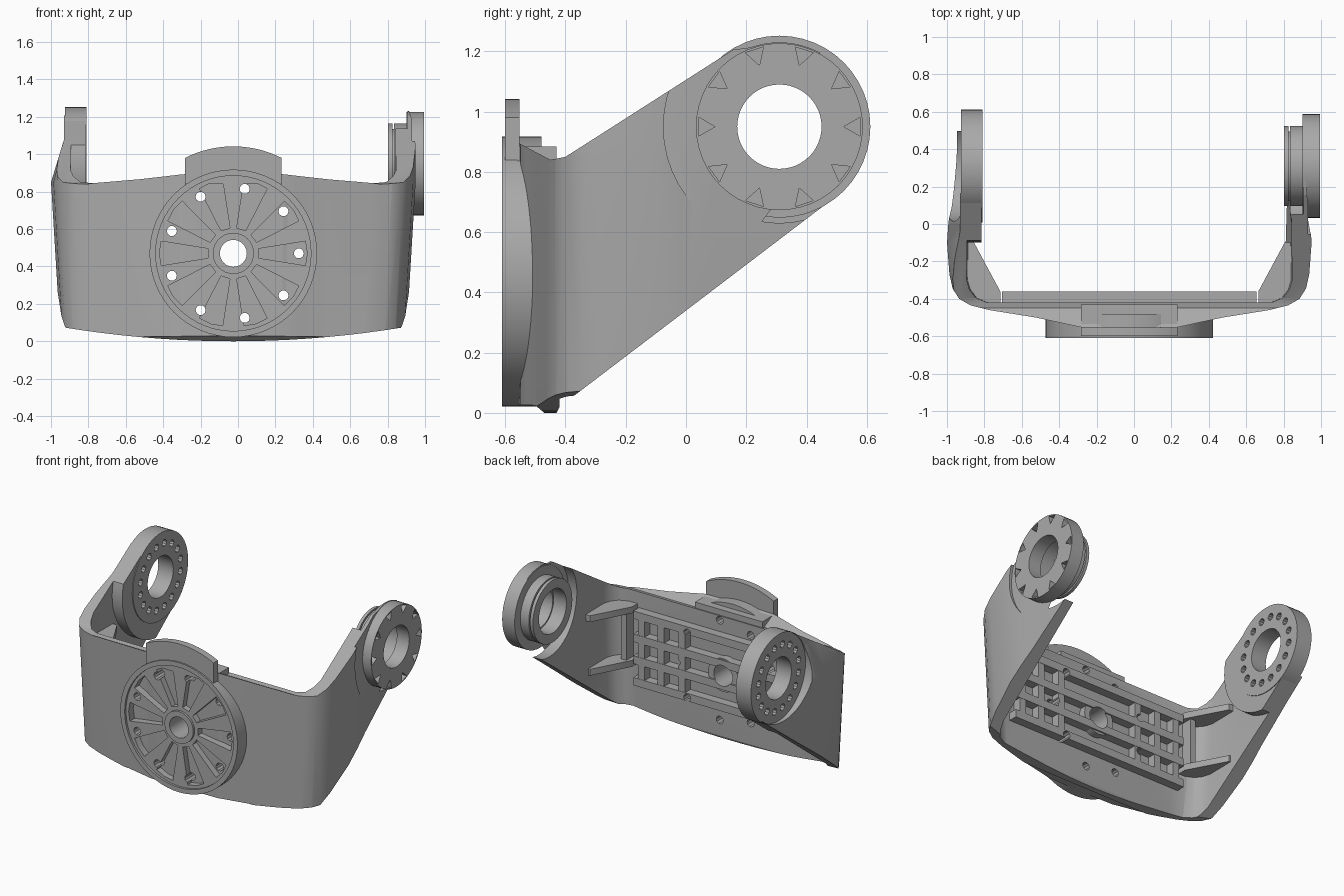
import bpy, bmesh, math
from math import sin, cos, radians, pi

if "Cube" in bpy.data.objects:
    bpy.data.objects.remove(bpy.data.objects["Cube"])

GREY = (0.40, 0.40, 0.40, 1)
mat = bpy.data.materials.new("cast grey metal")
mat.use_nodes = True
mat.diffuse_color = GREY
mat.node_tree.nodes["Principled BSDF"].inputs["Base Color"].default_value = GREY

CX = -0.025            # symmetry plane of the yoke
HUB = (0.31, 0.95)     # pivot axis (y, z)
DISC = (CX, 0.47)      # front mount axis (x, z)


def circle(c, r, n=40, start=0, sweep=360):
    steps = n if sweep == 360 else n + 1
    return [(c[0] + r * cos(radians(start + sweep * i / n)),
             c[1] + r * sin(radians(start + sweep * i / n))) for i in range(steps)]


def prism(name, pts, axis, lo, hi):
    """Extrude a flat outline along an axis."""
    def place(p, t):
        return {"x": (t, *p), "y": (p[0], t, p[1]), "z": (*p, t)}[axis]
    bm = bmesh.new()
    a, b = ([bm.verts.new(place(p, t)) for p in pts] for t in (lo, hi))
    bm.faces.new(a)
    bm.faces.new(b[::-1])
    for i in range(len(pts)):
        j = (i + 1) % len(pts)
        bm.faces.new((a[i], b[i], b[j], a[j]))
    bmesh.ops.recalc_face_normals(bm, faces=bm.faces[:])
    mesh = bpy.data.meshes.new(name)
    bm.to_mesh(mesh)
    bm.free()
    mesh.materials.append(mat)
    ob = bpy.data.objects.new(name, mesh)
    bpy.context.collection.objects.link(ob)
    return ob


def box(name, x, y, z):
    return prism(name, [(x[0], y[0]), (x[1], y[0]), (x[1], y[1]), (x[0], y[1])], "z", *z)


def boolean(ob, tools, op="DIFFERENCE"):
    """Apply tools to a part and remove them."""
    bpy.context.view_layer.objects.active = ob
    for t in tools:
        m = ob.modifiers.new("cut", "BOOLEAN")
        m.operation, m.object, m.solver = op, t, "EXACT"
        bpy.ops.object.modifier_apply(modifier=m.name)
        bpy.data.objects.remove(t)
    return ob


def side_profile(lo, hi):
    pts = [(-0.62, 0.03), (-0.50, 0.025), (-0.47, 0.0), (-0.43, 0.0), (-0.42, 0.02)]
    pts += circle(HUB, 0.298, 2, -53, 1) + circle(HUB, 0.28, 30, -40, 150)
    pts += circle(HUB, 0.298, 2, 121, 1) + [(-0.40, 0.85), (-0.45, 0.84), (-0.62, 0.93)]
    return prism("profile", pts, "x", lo, hi)


def pivot_cylinder(r=0.14, lo=-1.2, hi=1.2):
    return prism("bore", circle(HUB, r, 48), "x", lo, hi)


def mount_holes():
    tools = [prism("hole", circle(DISC, 0.072, 24), "y", -0.8, -0.2)]
    for i in range(9):
        a = radians(40 * i)
        c = (DISC[0] + 0.35 * cos(a), DISC[1] + 0.35 * sin(a))
        tools.append(prism("hole", circle(c, 0.027, 10), "y", -0.8, -0.2))
    return tools


# Curved U-shaped yoke: plan outline with tapered walls
outer = [(0, -0.555), (0.27, -0.55), (0.36, -0.53), (0.5, -0.5), (0.75, -0.46), (0.85, -0.435),
         (0.91, -0.40), (0.945, -0.345), (0.962, -0.27), (0.975, -0.1), (0.968, 0.0),
         (0.955, 0.1), (0.935, 0.35), (0.92, 0.65)]
inner = [(0.86, 0.65), (0.87, -0.3), (0.855, -0.35), (0.82, -0.395), (0.76, -0.42)]
half = outer + inner
plan = half + [(-x, y) for x, y in half[:0:-1]]
yoke = prism("yoke", plan, "z", -0.1, 1.4)
bm = bmesh.new()
bm.from_mesh(yoke.data)
for z in (0.85, 1.08):
    bmesh.ops.bisect_plane(bm, geom=bm.verts[:] + bm.edges[:] + bm.faces[:],
                           plane_co=(0, 0, z), plane_no=(0, 0, 1))
for v in bm.verts:
    v.co.x *= 0.947 + 0.062 * min(v.co.z, 0.85)
    if v.co.z > 1:                      # right arm leans in towards its eye
        v.co.x = max(v.co.x, -0.905)
    v.co.x += CX
bm.to_mesh(yoke.data)
bm.free()

# Trim the yoke to its side outline and bowed lower edge
bow = [(CX + 0.1 * i, 0.09 * (i / 10) ** 2) for i in range(-11, 12)]
bow = prism("bow", bow + [(1.1, 1.5), (-1.15, 1.5)], "y", -0.8, 0.8)
boolean(yoke, [side_profile(-1.2, 1.2), bow], "INTERSECT")
boolean(yoke, [pivot_cylinder()] + mount_holes())
boolean(yoke, [pivot_cylinder(0.295, -1.2, -0.7), pivot_cylinder(0.385, 0.93, 1.2),
               pivot_cylinder(0.32, 0.7, 0.905)])

# Round front mount with rim, hub, wedge pockets and bolt holes
disc = prism("front_mount", circle(DISC, 0.448, 64), "y", -0.61, -0.48)
recess = prism("recess", circle(DISC, 0.415, 64), "y", -0.7, -0.595)
boolean(recess, [prism("core", circle(DISC, 0.11, 32), "y", -0.8, -0.4)])
pockets = []
for i in range(10):
    a = radians(36 * i)
    wedge = [(0.135, -0.025), (0.385, -0.065), (0.395, 0), (0.385, 0.065), (0.135, 0.025)]
    pts = [(DISC[0] + r * cos(a) - t * sin(a), DISC[1] + r * sin(a) + t * cos(a)) for r, t in wedge]
    pockets.append(prism("pocket", pts, "y", -0.7, -0.545))
boolean(disc, [recess] + pockets + mount_holes())

# Arched stop above the mount
left_end, right_end = math.degrees(math.acos(-0.45)), math.degrees(math.acos(0.45))
arc = circle(DISC, 0.572, 20, right_end, left_end - right_end)
stop = prism("top_stop", arc + [(arc[-1][0], 0.84), (arc[0][0], 0.84)], "y", -0.60, -0.553)
foot = box("stop_foot", (arc[-1][0], arc[0][0]), (-0.56, -0.43), (0.83, 0.885))
boolean(foot, mount_holes())

# Ribbed grid on the back of the wall
ribs = []
for z in (0.25, 0.40, 0.55, 0.71):
    ribs.append(box("back_rail", (CX - 0.68, CX + 0.68), (-0.45, -0.36), (z - 0.027, z + 0.027)))
for x in (0.31, 0.47, 0.62):
    for s in (-1, 1):
        c = CX + s * x
        ribs.append(box("back_rib", (c - 0.025, c + 0.025), (-0.45, -0.362), (0.23, 0.73)))
ribs.append(prism("back_hub", circle(DISC, 0.115, 24), "y", -0.45, -0.37))
for r in ribs:
    boolean(r, mount_holes())

# Corner gussets joining wall and arms, with an upright web between them
for s in (-1, 1):
    for z in (0.37, 0.74):
        pts = [(0.69, -0.43), (0.69, -0.36), (0.83, -0.1), (0.88, -0.1), (0.87, -0.36), (0.8, -0.43)]
        prism("corner_gusset", [(CX + s * x, y) for x, y in pts], "z", z - 0.022, z + 0.022)
    c = CX + s * 0.74
    box("gusset_web", (c - 0.02, c + 0.02), (-0.44, -0.34), (0.37, 0.74))


# Right pivot eye with a ring of small holes, on a thick pad
def eye_holes():
    out = [pivot_cylinder()]
    for i in range(16):
        a = 2 * pi * (i + 0.5) / 16
        c = (HUB[0] + 0.222 * cos(a), HUB[1] + 0.222 * sin(a))
        out.append(prism("hole", circle(c, 0.024, 10), "x", -1.1, -0.7))
    return out


eye = pivot_cylinder(0.302, -0.925, -0.81)
eye.name = "right_pivot_eye"
boolean(eye, eye_holes())
pad = pivot_cylinder(0.41, -0.915, -0.815)
pad.name = "right_pad"
boolean(pad, [side_profile(-1.1, -0.7)], "INTERSECT")
boolean(pad, [pivot_cylinder(0.295, -1.1, -0.7)])

# Left pivot: notched outer disc, inner boss, groove and flange
notched = pivot_cylinder(0.277, 0.9, 0.995)
notched.name = "left_pivot_disc"
notches = [pivot_cylinder()]
for i in range(10):
    a = 36 * i
    c = (HUB[0] + 0.25 * cos(radians(a)), HUB[1] + 0.25 * sin(radians(a)))
    notches.append(prism("notch", circle(c, 0.036, 3, a + 180), "x", 0.955, 1.1))
boolean(notched, notches)
for name, r, lo, hi in (("left_boss", 0.215, 0.835, 0.91), ("left_groove", 0.185, 0.82, 0.84),
                        ("left_flange", 0.215, 0.803, 0.825)):
    ring = pivot_cylinder(r, lo, hi)
    ring.name = name
    boolean(ring, [pivot_cylinder(0.15)])

# Smooth curved walls, keep edges crisp
for ob in bpy.context.scene.objects:
    if ob.type == "MESH" and mat.name in ob.data.materials:
        bpy.ops.object.select_all(action="DESELECT")
        ob.select_set(True)
        bpy.context.view_layer.objects.active = ob
        bpy.ops.object.shade_smooth_by_angle(angle=radians(32))
